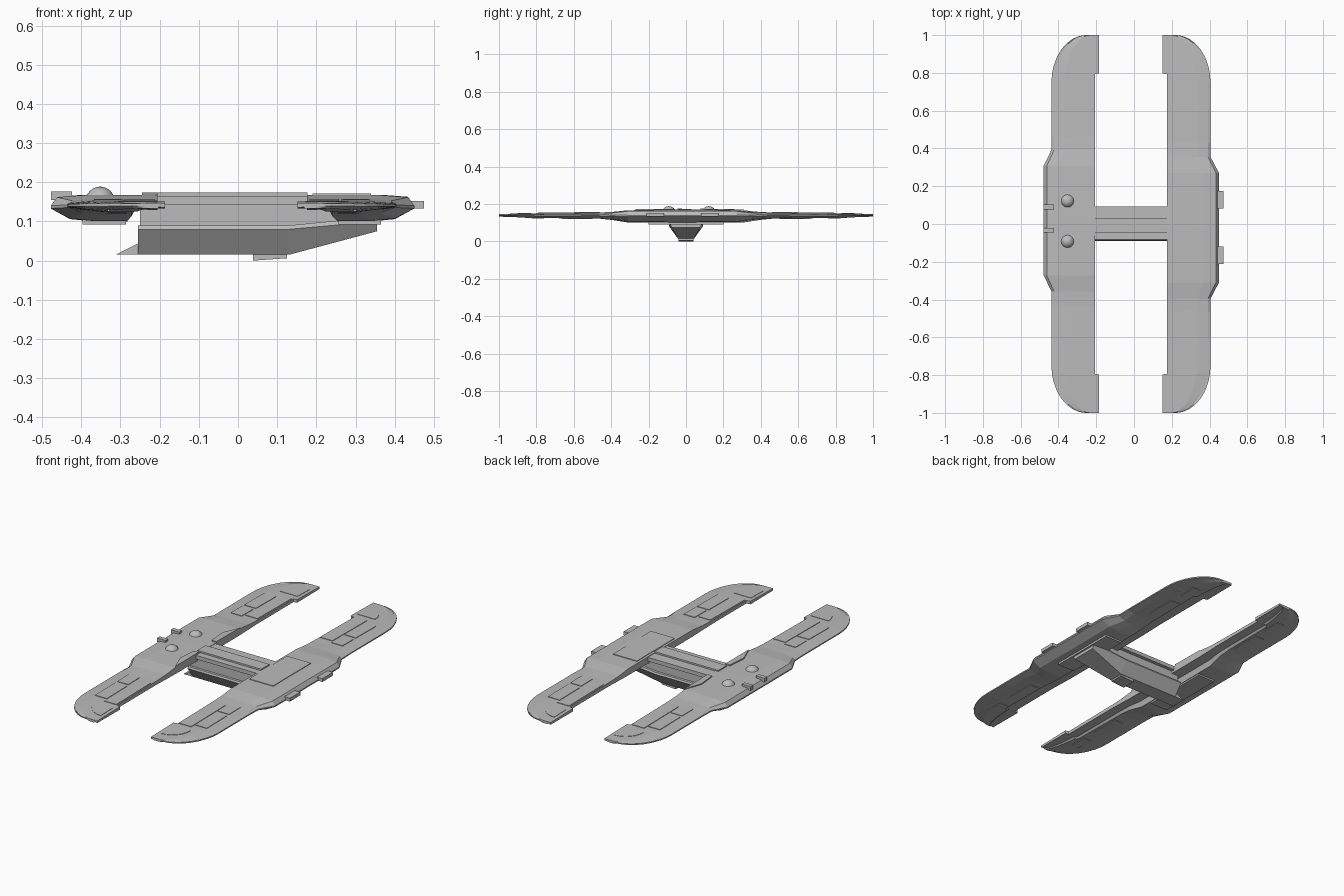
import bpy, bmesh, math

cube = bpy.data.objects.get("Cube")
if cube:
    bpy.data.objects.remove(cube, do_unlink=True)

hull = bpy.data.materials.new("hull grey")
hull.use_nodes = True
hull.diffuse_color = (0.5, 0.5, 0.5, 1)
hull.node_tree.nodes["Principled BSDF"].inputs["Base Color"].default_value = (0.5, 0.5, 0.5, 1)


def finish(name, bm):
    bmesh.ops.recalc_face_normals(bm, faces=bm.faces)
    mesh = bpy.data.meshes.new(name)
    bm.to_mesh(mesh)
    bm.free()
    mesh.materials.append(hull)
    ob = bpy.data.objects.new(name, mesh)
    bpy.context.collection.objects.link(ob)
    return ob


def loft(name, sections):
    """Skin a row of matching closed sections and cap both ends."""
    bm = bmesh.new()
    rings = [[bm.verts.new(p) for p in s] for s in sections]
    n = len(rings[0])
    for a, b in zip(rings, rings[1:]):
        for i in range(n):
            j = (i + 1) % n
            bm.faces.new((a[i], a[j], b[j], b[i]))
    bm.faces.new(rings[0])
    bm.faces.new(rings[-1])
    return finish(name, bm)


def box(name, x, y, z):
    return loft(name, [[(x[0], y[0], h), (x[1], y[0], h), (x[1], y[1], h), (x[0], y[1], h)] for h in z])


def ramp(v, stops):
    """Straight-line interpolation through (position, value) stops."""
    for (a, p), (b, q) in zip(stops, stops[1:]):
        if v <= b:
            return p + (q - p) * max(0, v - a) / (b - a)
    return stops[-1][1]


def top(y):
    return ramp(abs(y), [(0.28, 0.168), (0.37, 0.158), (0.45, 0.155), (0.8, 0.151), (1, 0.147)])


def bottom(y):
    return ramp(abs(y), [(0.28, 0.1), (0.42, 0.122), (0.8, 0.126), (1, 0.133)])


def plate(name, pts, surface, rise):
    """Thin panel that follows the top or bottom of a pontoon."""
    loft(name, [[(x, y, surface(y) + h) for x, y in pts] for h in (-rise, rise)])


def pontoon(name, side, inner, outer, bulge, lip, shift):
    stations = [0, 0.29, 0.375, 0.45, 0.6, 0.75, 0.793, 0.797]
    stations += [0.75 + 0.25 * math.sin(math.radians(a)) for a in (20, 32, 44, 55, 66, 76, 84, 90)]
    stations = sorted(stations)
    sections = []
    for y in [-s for s in reversed(stations[1:])] + stations:
        d = abs(y)
        xi = lip if d > 0.795 else inner
        xo = ramp(d, [(0.29, bulge), (0.375, outer)])
        if d > 0.75:
            xo = outer - 0.185 * (1 - math.sqrt(max(0, 1 - ((d - 0.75) / 0.25) ** 2)))
        w, zt, zb = xo - xi, top(y), bottom(y)
        zm = (zt + zb) / 2 + 0.003
        prof = [(xi, zt), (xo - 0.3 * w, zt), (xo - 0.06 * w, zt - 0.005), (xo, zm + 0.003),
                (xo, zm - 0.004), (xo - 0.18 * w, zb + 0.006), (xo - 0.4 * w, zb),
                (xi + 0.28 * w, zb), (xi + 0.24 * w, zm - 0.006), (xi, zm - 0.008)]
        yy = y + shift * ramp(d, [(0.4, 1), (0.6, 0)])
        sections.append([(side * x, yy, z) for x, z in prof])
    loft(name, sections)

    # Raised panels, repeated towards both ends
    w = outer - inner
    for end, tag in ((1, "back"), (-1, "front")):
        def panel(part, u0, u1, y0, y1, surface=top, rise=0.003):
            x0, x1 = side * (inner + u0 * w), side * (inner + u1 * w)
            plate(f"{name}_{part}_{tag}", [(x0, end * y0), (x1, end * y0), (x1, end * y1), (x0, end * y1)],
                  surface, rise)
        panel("inner_panel", 0.03, 0.36, 0.48, 0.79)
        panel("outer_panel", 0.4, 0.7, 0.46, 0.56)
        panel("middle_panel", 0.38, 0.7, 0.58, 0.76)
        panel("lower_panel", 0.34, 0.58, 0.5, 0.68, bottom)
        panel("lower_hatch", 0.34, 0.55, 0.76, 0.86, bottom)
        # Quarter-round panel at the rounded tip
        arc = [(side * (lip + 0.02), end * 0.83)]
        for i in range(7):
            a = math.radians(15 * i)
            arc.append((side * (lip + 0.02 + 0.11 * math.cos(a)), end * (0.83 + 0.11 * math.sin(a))))
        plate(f"{name}_tip_panel_{tag}", arc, top, 0.002)
    # Belly plate
    box(name + "_belly_plate", sorted((side * (inner + 0.08), side * (outer - 0.04))), (-0.2, 0.2), (0.092, 0.11))


pontoon("right_pontoon", -1, 0.206, 0.437, 0.478, 0.186, 0.018)
pontoon("left_pontoon", 1, 0.176, 0.405, 0.45, 0.152, -0.02)

# Deck details on the right pontoon
for y, tag in ((0.122, "back"), (-0.092, "front")):
    bpy.ops.mesh.primitive_uv_sphere_add(segments=24, ring_count=12, radius=0.037, location=(-0.352, y, 0.152))
    dome = bpy.context.object
    dome.name = "dome_" + tag
    dome.data.materials.append(hull)
    bpy.ops.object.shade_smooth()
for y, tag in ((0.09, "back"), (-0.034, "front")):
    box("edge_rail_" + tag, (-0.478, -0.424), (y - 0.012, y + 0.012), (0.155, 0.177))
for s, tag in ((1, "back"), (-1, "front")):
    plate("fairing_" + tag, [(-0.245, 0.02 + s * 0.19), (-0.206, 0.02 + s * 0.29), (-0.206, 0.02 + s * 0.08),
                             (-0.235, 0.02 + s * 0.08)], top, 0.006)

# Deck and side details on the left pontoon
plate("left_deck_panel", [(0.19, -0.17), (0.34, -0.17), (0.34, 0.17), (0.19, 0.17)], top, 0.003)
for y, tag in ((0.128, "back"), (-0.165, "front")):
    box("side_block_" + tag, (0.42, 0.475), (y - 0.047, y + 0.047), (0.133, 0.152))

# Crossbar with raised spine
box("crossbar", (-0.22, 0.19), (-0.083, 0.092), (0.143, 0.165))
box("crossbar_spine", (-0.225, 0.178), (-0.045, 0.03), (0.16, 0.174))

# Keel neck and tapered keel
box("keel_neck", (-0.25, 0.3), (-0.072, 0.072), (0.08, 0.15))


def keel_section(x, rim, knuckle, base, half):
    prof = [(0.086, rim), (0.09, knuckle), (half, base)]
    return [(x, y, z) for y, z in prof] + [(x, -y, z) for y, z in reversed(prof)]


loft("keel", [keel_section(-0.255, 0.09, 0.08, 0.015, 0.043),
              keel_section(0.13, 0.09, 0.08, 0.015, 0.043),
              keel_section(0.355, 0.112, 0.1, 0.075, 0.075)])

# Wedge at the keel's end and small skid underneath
loft("keel_wedge", [[(-0.313, y, 0.015), (-0.25, y, 0.015), (-0.25, y, 0.046)] for y in (-0.043, 0.043)])
loft("keel_skid", [[(0.038, y, 0), (0.125, y, 0.006), (0.125, y, 0.022), (0.038, y, 0.022)] for y in (-0.04, 0.04)])
